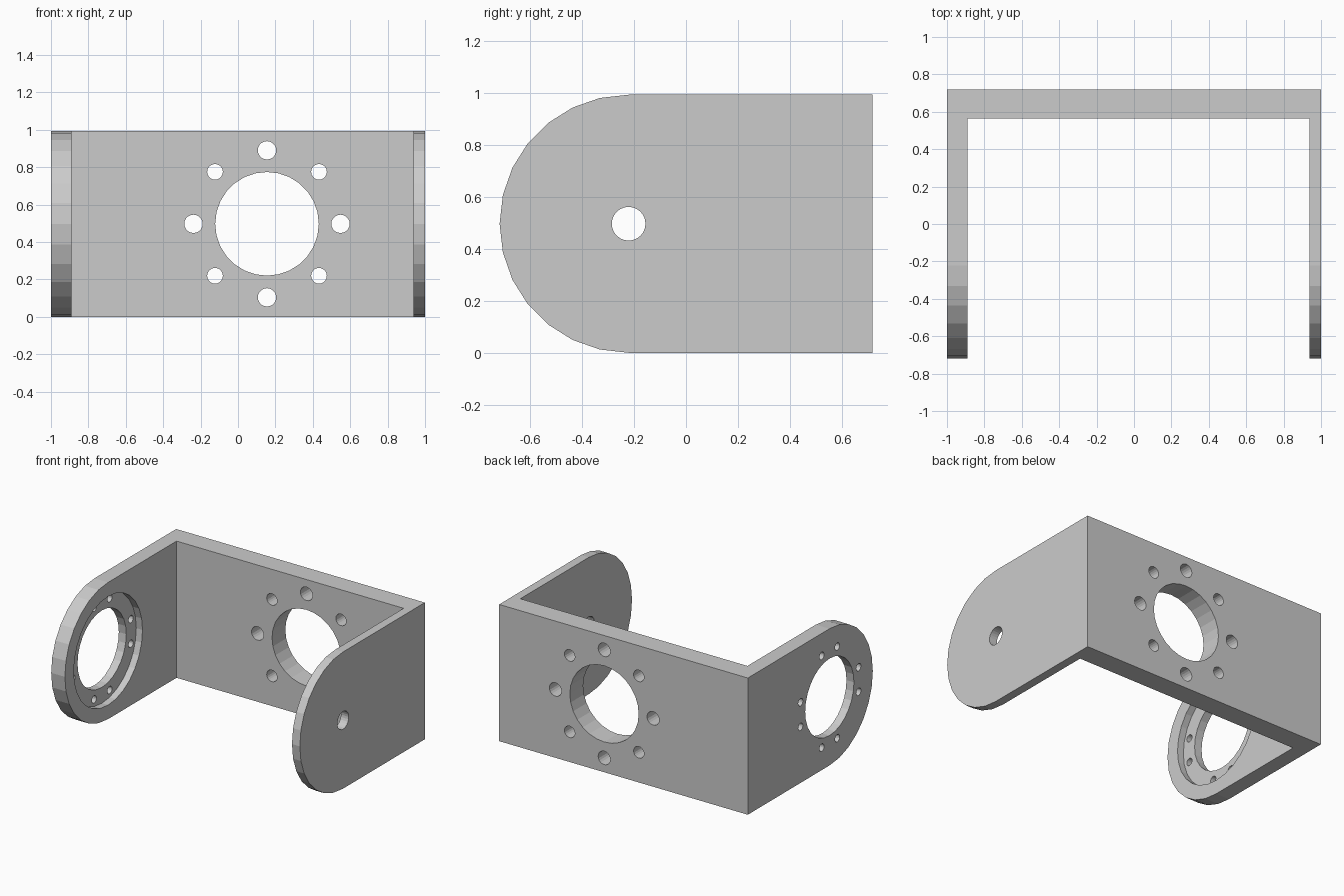
import bpy, bmesh
from math import sin, cos, pi, radians
from mathutils import Vector

if "Cube" in bpy.data.objects:
    bpy.data.objects.remove(bpy.data.objects["Cube"])

H, D = 0.994, 0.718           # height, half depth
CZ, R = H / 2, 0.497          # centre height and radius of the rounded arms
CY = -D + R                   # arm pivot
PX = 0.155                    # back plate hole pattern centre


def prism(name, points, offset):
    """Extrude a closed 3D outline along an offset vector."""
    bm = bmesh.new()
    face = bm.faces.new([bm.verts.new(p) for p in points])
    ext = bmesh.ops.extrude_face_region(bm, geom=[face])
    verts = [v for v in ext["geom"] if isinstance(v, bmesh.types.BMVert)]
    bmesh.ops.translate(bm, verts=verts, vec=Vector(offset))
    bmesh.ops.recalc_face_normals(bm, faces=bm.faces)
    mesh = bpy.data.meshes.new(name)
    bm.to_mesh(mesh)
    bm.free()
    obj = bpy.data.objects.new(name, mesh)
    bpy.context.collection.objects.link(obj)
    return obj


def cut(body, cutter, operation="DIFFERENCE"):
    """Apply a boolean and remove the cutter."""
    cutter.hide_render = True
    mod = body.modifiers.new("cut", "BOOLEAN")
    mod.operation, mod.solver, mod.object = operation, "EXACT", cutter
    bpy.context.view_layer.objects.active = body
    bpy.ops.object.modifier_apply(modifier=mod.name)
    bpy.data.objects.remove(cutter)


def ring(r, n):
    return [(r * cos(2 * pi * i / n), r * sin(2 * pi * i / n)) for i in range(n)]


def side_hole(y, z, r, x0, x1, n):
    cut(bracket, prism("side_cutter", [(x0, y + a, z + b) for a, b in ring(r, n)], (x1 - x0, 0, 0)))


def back_hole(x, z, r, n):
    cut(bracket, prism("back_cutter", [(x + a, 0.4, z + b) for a, b in ring(r, n)], (0, 0.5, 0)))


# U-shaped bracket: back plate with a thick left arm and a thin right arm
plan = [(-1, -D), (-0.89, -D), (-0.89, 0.565), (0.937, 0.565),
        (0.937, -D), (1, -D), (1, D), (-1, D)]
bracket = prism("bracket", [(x, y, 0) for x, y in plan], (0, 0, H))

# Round the free ends of both arms
arc = [(CY - R * sin(pi * i / 14), CZ + R * cos(pi * i / 14)) for i in range(15)]
side = [(1, CZ + R + 0.0)] + arc + [(1, CZ - R)]
cut(bracket, prism("arm_outline", [(-1.1, y, z) for y, z in side], (2.2, 0, 0)), "INTERSECT")

# Back plate: large opening with eight bolt holes
back_hole(PX, CZ, 0.277, 28)
for i in range(8):
    a = i * pi / 4
    back_hole(PX + 0.393 * cos(a), CZ + 0.393 * sin(a), 0.042 if i % 2 else 0.049, 20)

# Right arm: pivot hole
side_hole(CY, CZ, 0.065, 0.85, 1.1, 24)

# Left arm: inner recess, through opening and paired screw holes
side_hole(CY, CZ, 0.395, -0.94, -0.8, 28)
side_hole(CY, CZ, 0.28, -1.1, -0.8, 28)
for quarter in range(4):
    for d in (-15, 15):
        a = radians(90 * quarter + d)
        side_hole(CY + 0.345 * cos(a), CZ + 0.345 * sin(a), 0.027, -1.1, -0.8, 16)
